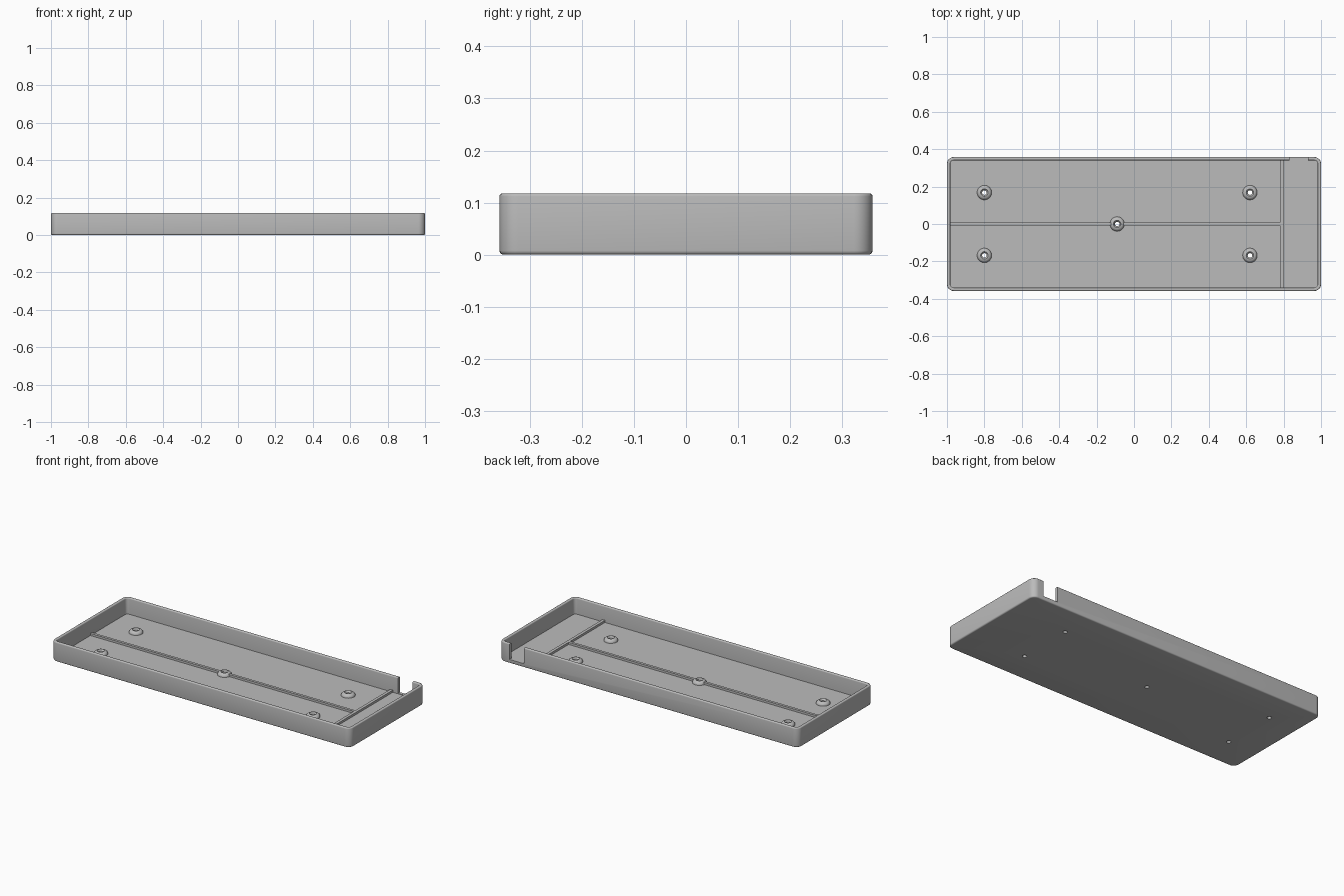
import bpy, bmesh, math
from mathutils import Vector

if "Cube" in bpy.data.objects:
    bpy.data.objects.remove(bpy.data.objects["Cube"])

HX, HY, TOP = 1.0, 0.358, 0.118
FLOOR, WALL, RADIUS = 0.02, 0.018, 0.036
BOSSES = [(x, y) for x in (-0.8, 0.62) for y in (-0.168, 0.168)] + [(-0.09, 0)]

grey = bpy.data.materials.new("light grey plastic")
grey.use_nodes = True
grey.diffuse_color = (0.5, 0.5, 0.5, 1)
grey.node_tree.nodes["Principled BSDF"].inputs["Base Color"].default_value = (0.5, 0.5, 0.5, 1)


def finish(name, bm):
    bmesh.ops.recalc_face_normals(bm, faces=bm.faces)
    mesh = bpy.data.meshes.new(name)
    bm.to_mesh(mesh)
    bm.free()
    obj = bpy.data.objects.new(name, mesh)
    bpy.context.collection.objects.link(obj)
    mesh.materials.append(grey)
    return obj


def select(obj):
    bpy.ops.object.select_all(action='DESELECT')
    obj.select_set(True)
    bpy.context.view_layer.objects.active = obj


def smooth(obj):
    select(obj)
    bpy.ops.object.shade_smooth_by_angle(angle=math.radians(35))


def loft(bm, rings, closed):
    loops = [[bm.verts.new(p) for p in ring] for ring in rings]
    pairs = list(zip(loops, loops[1:]))
    if closed:
        pairs.append((loops[-1], loops[0]))
    for a, b in pairs:
        for i in range(len(a)):
            j = (i + 1) % len(a)
            bm.faces.new((a[i], a[j], b[j], b[i]))
    return loops


def rounded_ring(inset, z, steps=8):
    r = max(RADIUS - inset, 0.006)
    ring = []
    for q, (sx, sy) in enumerate(((1, 1), (-1, 1), (-1, -1), (1, -1))):
        cx, cy = sx * (HX - inset - r), sy * (HY - inset - r)
        for s in range(steps + 1):
            a = (q + s / steps) * math.pi / 2
            ring.append((cx + r * math.cos(a), cy + r * math.sin(a), z))
    return ring


def circle(cx, cy, r, z, n=32):
    return [(cx + r * math.cos(2 * math.pi * i / n), cy + r * math.sin(2 * math.pi * i / n), z)
            for i in range(n)]


def box(name, x0, x1, y0, y1, z0, z1):
    bm = bmesh.new()
    bmesh.ops.create_cube(bm, size=1)
    for v in bm.verts:
        v.co = Vector(((x0 + x1) / 2 + v.co.x * (x1 - x0),
                       (y0 + y1) / 2 + v.co.y * (y1 - y0),
                       (z0 + z1) / 2 + v.co.z * (z1 - z0)))
    return finish(name, bm)


def cut(obj, cutter):
    mod = obj.modifiers.new("cut", 'BOOLEAN')
    mod.operation, mod.solver, mod.object = 'DIFFERENCE', 'EXACT', cutter
    select(obj)
    bpy.ops.object.modifier_apply(modifier=mod.name)


# Open tray with rounded corners, bottom edge and rim
F, R = 0.008, 0.006
arc = [math.pi / 2 * i / 4 for i in range(5)]
profile = [(F - F * math.sin(a), F - F * math.cos(a)) for a in arc]
profile += [(R - R * math.cos(a), TOP - R + R * math.sin(a)) for a in arc]
profile += [(WALL - R + R * math.sin(a), TOP - R + R * math.cos(a)) for a in arc]
profile.append((WALL, FLOOR))
bm = bmesh.new()
loops = loft(bm, [rounded_ring(i, z) for i, z in profile], False)
bm.faces.new(loops[0])
bm.faces.new(loops[-1])
tray = finish("tray", bm)

# Low dividing ribs on the floor
long_rib = box("long_rib", -HX + WALL - 0.004, 0.785, -0.008, 0.008, FLOOR - 0.004, FLOOR + 0.013)
cross_rib = box("cross_rib", 0.78, 0.798, -HY + WALL - 0.004, HY - WALL + 0.004,
                FLOOR - 0.004, FLOOR + 0.013)

# Cable notch in the back wall
notch = box("notch_cutter", 0.832, 0.93, HY - 0.05, HY + 0.05, FLOOR + 0.003, TOP + 0.05)
cut(tray, notch)

# Screw holes through the floor
bm = bmesh.new()
for x, y in BOSSES:
    ends = loft(bm, [circle(x, y, 0.012, -0.05), circle(x, y, 0.012, 0.09)], False)
    for end in ends:
        bm.faces.new(end)
holes = finish("hole_cutter", bm)
for part in (tray, long_rib):
    cut(part, holes)
for cutter in (notch, holes):
    bpy.data.objects.remove(cutter)

# Domed screw bosses with a countersunk bore
boss_profile = [(0.012, FLOOR - 0.004), (0.039, FLOOR - 0.004), (0.039, FLOOR + 0.004),
                (0.036, FLOOR + 0.011), (0.03, FLOOR + 0.016), (0.022, FLOOR + 0.019),
                (0.02, FLOOR + 0.019), (0.012, FLOOR + 0.01)]
for n, (x, y) in enumerate(BOSSES, 1):
    bm = bmesh.new()
    loft(bm, [circle(x, y, r, z) for r, z in boss_profile], True)
    smooth(finish(f"screw_boss_{n}", bm))

smooth(tray)
